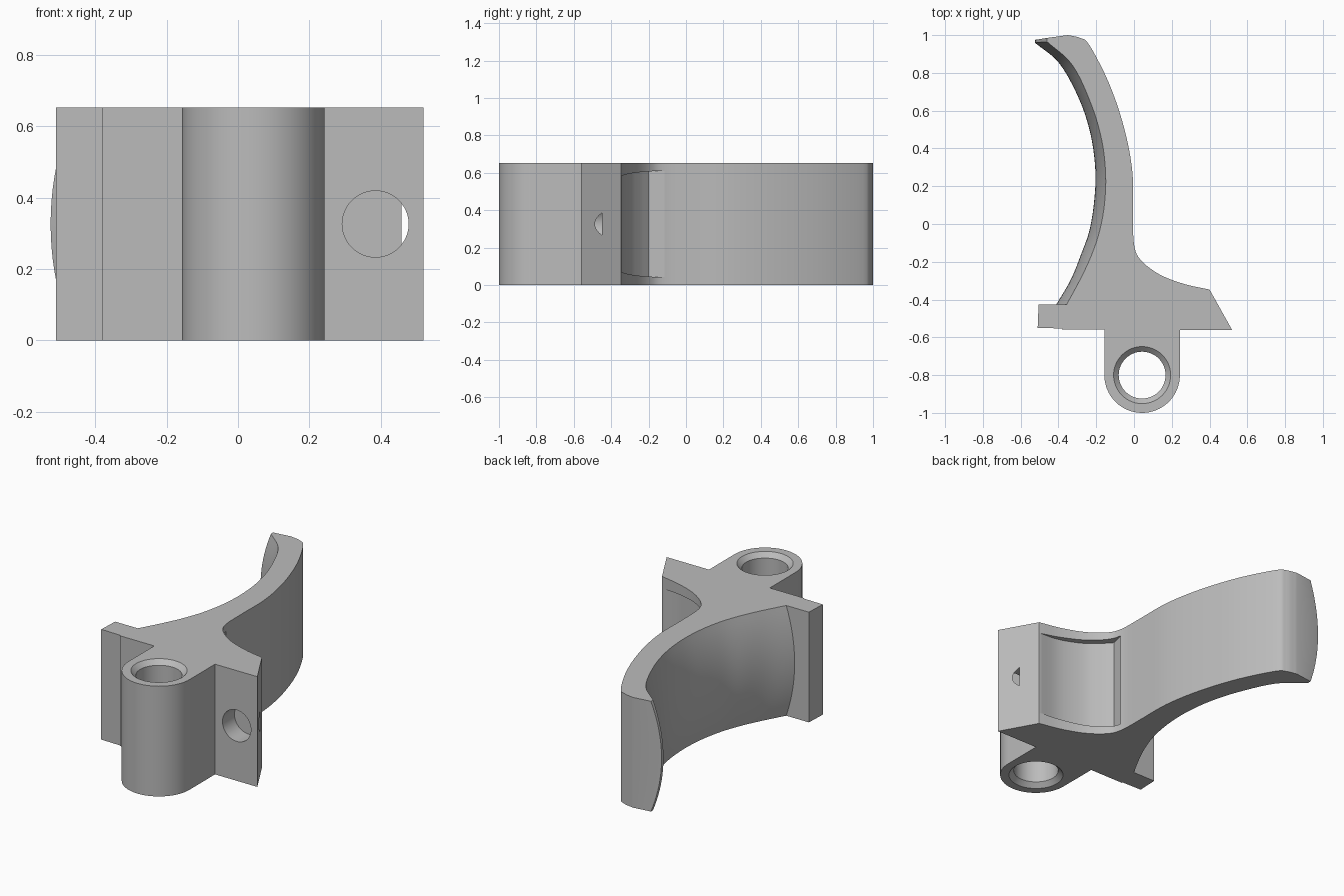
import bpy, bmesh, math
from mathutils import Vector, Matrix

cube = bpy.data.objects.get("Cube")
if cube:
    bpy.data.objects.remove(cube, do_unlink=True)

H = 0.652            # full height of the part
MID = H / 2
PIVOT = (0.043, -0.8)

grey = bpy.data.materials.new("light_grey")
grey.use_nodes = True
colour = (0.5, 0.5, 0.5, 1)
grey.diffuse_color = colour
grey.node_tree.nodes["Principled BSDF"].inputs["Base Color"].default_value = colour


def smooth_path(points, steps=5):
    """Catmull-Rom curve through 2D points."""
    p = [Vector(q) for q in points]
    p = [2 * p[0] - p[1]] + p + [2 * p[-1] - p[-2]]
    out = []
    for i in range(1, len(p) - 2):
        a, b, c, d = p[i - 1:i + 3]
        for s in range(steps):
            t = s / steps
            out.append(0.5 * (2 * b + (c - a) * t + (2 * a - 5 * b + 4 * c - d) * t ** 2
                              + (3 * b - a - 3 * c + d) * t ** 3))
    return out + [p[-2]]


def loft(name, rings):
    """Closed solid through rings of equal point count."""
    bm = bmesh.new()
    loops = [[bm.verts.new(co) for co in ring] for ring in rings]
    n = len(loops[0])
    for lo, hi in zip(loops, loops[1:]):
        for i in range(n):
            j = (i + 1) % n
            bm.faces.new((lo[i], lo[j], hi[j], hi[i]))
    bm.faces.new(loops[0][::-1])
    bm.faces.new(loops[-1])
    bmesh.ops.recalc_face_normals(bm, faces=bm.faces)
    mesh = bpy.data.meshes.new(name)
    bm.to_mesh(mesh)
    bm.free()
    obj = bpy.data.objects.new(name, mesh)
    bpy.context.collection.objects.link(obj)
    mesh.materials.append(grey)
    return obj


def circle(cx, cy, r, z, n=64):
    return [Vector((cx + r * math.cos(2 * math.pi * i / n),
                    cy + r * math.sin(2 * math.pi * i / n), z)) for i in range(n)]


# Finger face of the lever: its line at the rims and at the crowned middle
rim_line = smooth_path([(-0.46, 0.965), (-0.325, 0.84), (-0.225, 0.63), (-0.17, 0.44),
                        (-0.15, 0.26), (-0.157, 0.1), (-0.183, -0.04), (-0.225, -0.165),
                        (-0.283, -0.29), (-0.357, -0.427)])
crown_line = smooth_path([(-0.525, 0.96), (-0.395, 0.85), (-0.29, 0.66), (-0.23, 0.475),
                          (-0.205, 0.29), (-0.21, 0.13), (-0.235, -0.03), (-0.28, -0.16),
                          (-0.335, -0.295), (-0.412, -0.427)])
# Lever back, from the rounded tip down to the spring ledge
back_line = smooth_path([(0.4, -0.347), (0.267, -0.318), (0.135, -0.267), (0.035, -0.19),
                         (0, -0.108), (-0.005, 0.05), (-0.008, 0.27), (-0.05, 0.5),
                         (-0.13, 0.74), (-0.235, 0.945), (-0.285, 0.985), (-0.35, 1.0)])
# Stop plate, pivot boss and ledge
base_line = [Vector(p) for p in [(-0.505, -0.427), (-0.51, -0.55), (-0.38, -0.553),
                                 (-0.38, -0.559), (-0.157, -0.559)]]
for i in range(33):
    a = math.pi + math.pi * i / 32
    base_line.append(Vector((PIVOT[0] + 0.2 * math.cos(a), PIVOT[1] + 0.2 * math.sin(a))))
base_line += [Vector(p) for p in [(0.243, -0.562), (0.52, -0.562)]]

rings = []
LEVELS = 20
for k in range(LEVELS + 1):
    u = 2 * k / LEVELS - 1
    crown = 1 - u * u
    face = [a.lerp(b, crown) for a, b in zip(rim_line, crown_line)]
    tip = [Vector((-0.46, 0.985)).lerp(Vector((-0.523, 0.975)), crown)]
    outline = tip + face + base_line + back_line
    rings.append([(p.x, p.y, H * k / LEVELS) for p in outline])
body = loft("trigger_lever", rings)

# Pivot hole with a countersink at both ends
e = 0.02
pivot_cut = loft("pivot_hole_cutter", [circle(*PIVOT, r, z) for r, z in [
    (0.151 + e, -e), (0.124, 0.027), (0.124, H - 0.027), (0.151 + e, H + e)]])

# Blind bore into the front of the ledge
turn = Matrix.Translation((0.385, 0, MID)) @ Matrix.Rotation(math.pi / 2, 4, 'X')
bore_cut = loft("bore_cutter", [[turn @ v for v in circle(0, 0, 0.093, d, 48)]
                                for d in (0.65, 0.45)])

# Shallow pocket behind the lever, with thin rims that taper along the ledge
floor = smooth_path([(0.41, -0.345), (0.26, -0.345), (0.12, -0.305), (0.035, -0.25),
                     (-0.022, -0.2)])
pocket = floor + [Vector(p) for p in [(-0.001, -0.115), (0.05, -0.1), (0.3, -0.2), (0.41, -0.3)]]
pocket_cut = loft("pocket_cutter", [
    [(p.x, p.y, MID + side * (MID - 0.042 - 0.07 * p.x)) for p in pocket] for side in (-1, 1)])

bpy.context.view_layer.objects.active = body
for cutter in (pivot_cut, bore_cut, pocket_cut):
    cutter.hide_render = True
    mod = body.modifiers.new(cutter.name, 'BOOLEAN')
    mod.operation = 'DIFFERENCE'
    mod.solver = 'EXACT'
    mod.object = cutter
    bpy.ops.object.modifier_apply(modifier=mod.name)
    bpy.data.objects.remove(cutter, do_unlink=True)

bpy.ops.object.select_all(action='DESELECT')
body.select_set(True)
bpy.ops.object.shade_smooth_by_angle(angle=math.radians(25))
